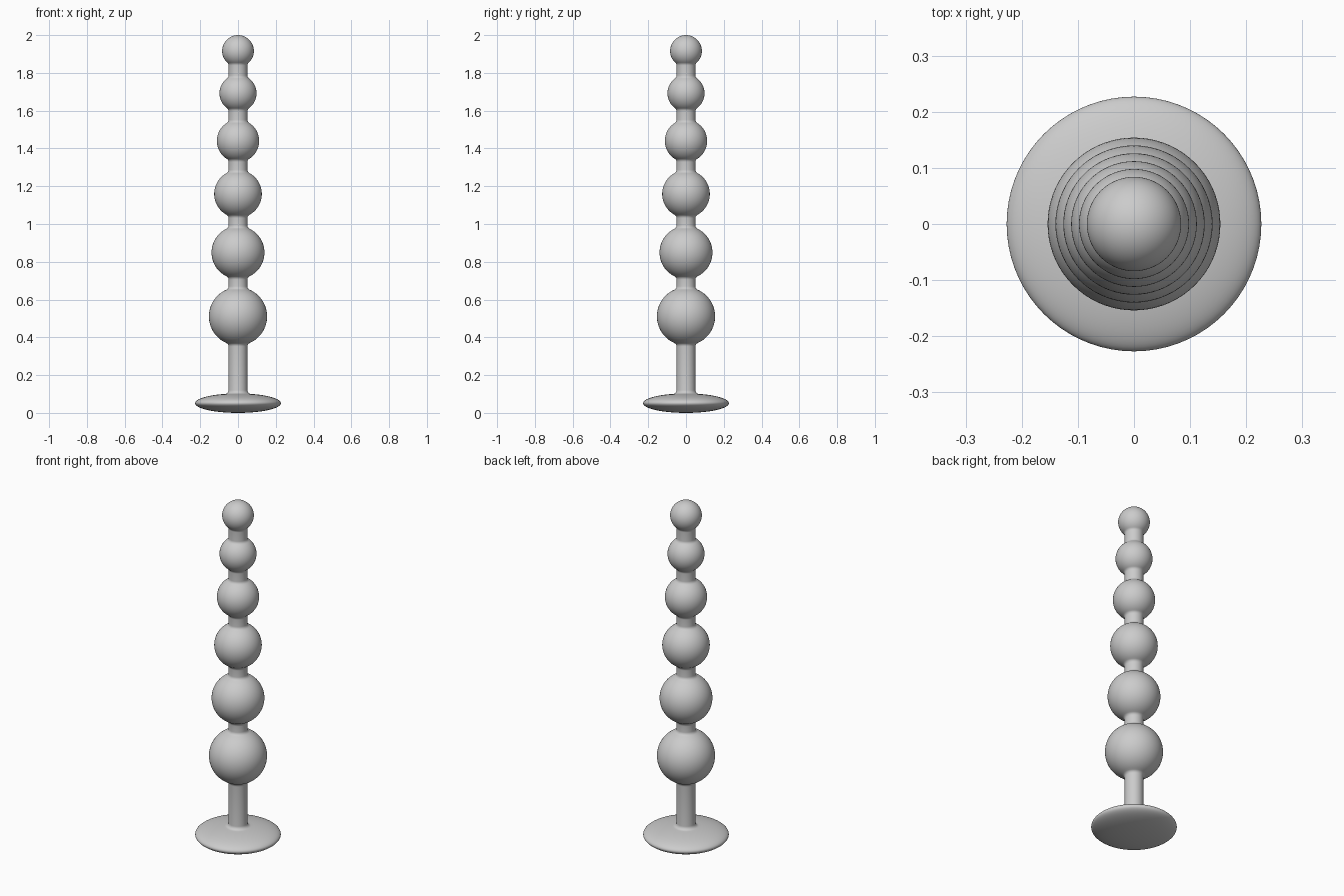
import bpy, bmesh
from math import sin, cos, pi, sqrt, atan2, acos

if "Cube" in bpy.data.objects:
    bpy.data.objects.remove(bpy.data.objects["Cube"])

ROD = 0.05       # rod radius
FIL = 0.02       # blend radius where rod meets beads and foot
SEGS = 72
BEADS = [(0.511, 0.154), (0.849, 0.140), (1.159, 0.126),
         (1.440, 0.112), (1.692, 0.098), (1.916, 0.084)]   # (centre z, radius)


def arc(cx, cz, rx, rz, a0, a1, n):
    """Points (radius, z) along an elliptical arc."""
    return [(cx + rx * cos(a0 + (a1 - a0) * i / n),
             cz + rz * sin(a0 + (a1 - a0) * i / n)) for i in range(n + 1)]


def lathe(name, profile):
    """Spin a profile whose first and last points lie on the z axis."""
    bm = bmesh.new()
    rings = [[bm.verts.new((r * cos(2 * pi * k / SEGS), r * sin(2 * pi * k / SEGS), z))
              for k in range(SEGS)] for r, z in profile[1:-1]]
    bottom = bm.verts.new((0, 0, profile[0][1]))
    top = bm.verts.new((0, 0, profile[-1][1]))
    for k in range(SEGS):
        j = (k + 1) % SEGS
        bm.faces.new((bottom, rings[0][j], rings[0][k]))
        bm.faces.new((top, rings[-1][k], rings[-1][j]))
        for a, b in zip(rings, rings[1:]):
            bm.faces.new((a[k], a[j], b[j], b[k]))
    for f in bm.faces:
        f.smooth = True
    mesh = bpy.data.meshes.new(name)
    bm.to_mesh(mesh)
    bm.free()
    obj = bpy.data.objects.new(name, mesh)
    bpy.context.collection.objects.link(obj)
    return obj


# Flattened ellipsoid foot, blending into the rod
FOOT_R, FOOT_H = 0.227, 0.0515
a_end = acos((ROD + FIL) / FOOT_R)
profile = arc(0, FOOT_H, FOOT_R, FOOT_H, -pi / 2, a_end, 40)
z_end = profile[-1][1]
profile += arc(ROD + FIL, z_end + FIL, FIL, FIL, -pi / 2, -pi, 6)[1:]

# Beads threaded on the rod, each with small blends below and above
for i, (z, r) in enumerate(BEADS):
    d = sqrt((r + FIL) ** 2 - (ROD + FIL) ** 2)   # height of blend centre from bead centre
    a = atan2(d, ROD + FIL)                       # angle where blend touches bead
    last = i == len(BEADS) - 1
    profile += arc(ROD + FIL, z - d, FIL, FIL, pi, pi - a, 6)
    profile += arc(0, z, r, r, -a, pi / 2 if last else a, 32)[1:]
    if not last:
        profile += arc(ROD + FIL, z + d, FIL, FIL, pi + a, pi, 6)[1:]

lathe("beaded_rod_with_foot", profile)
